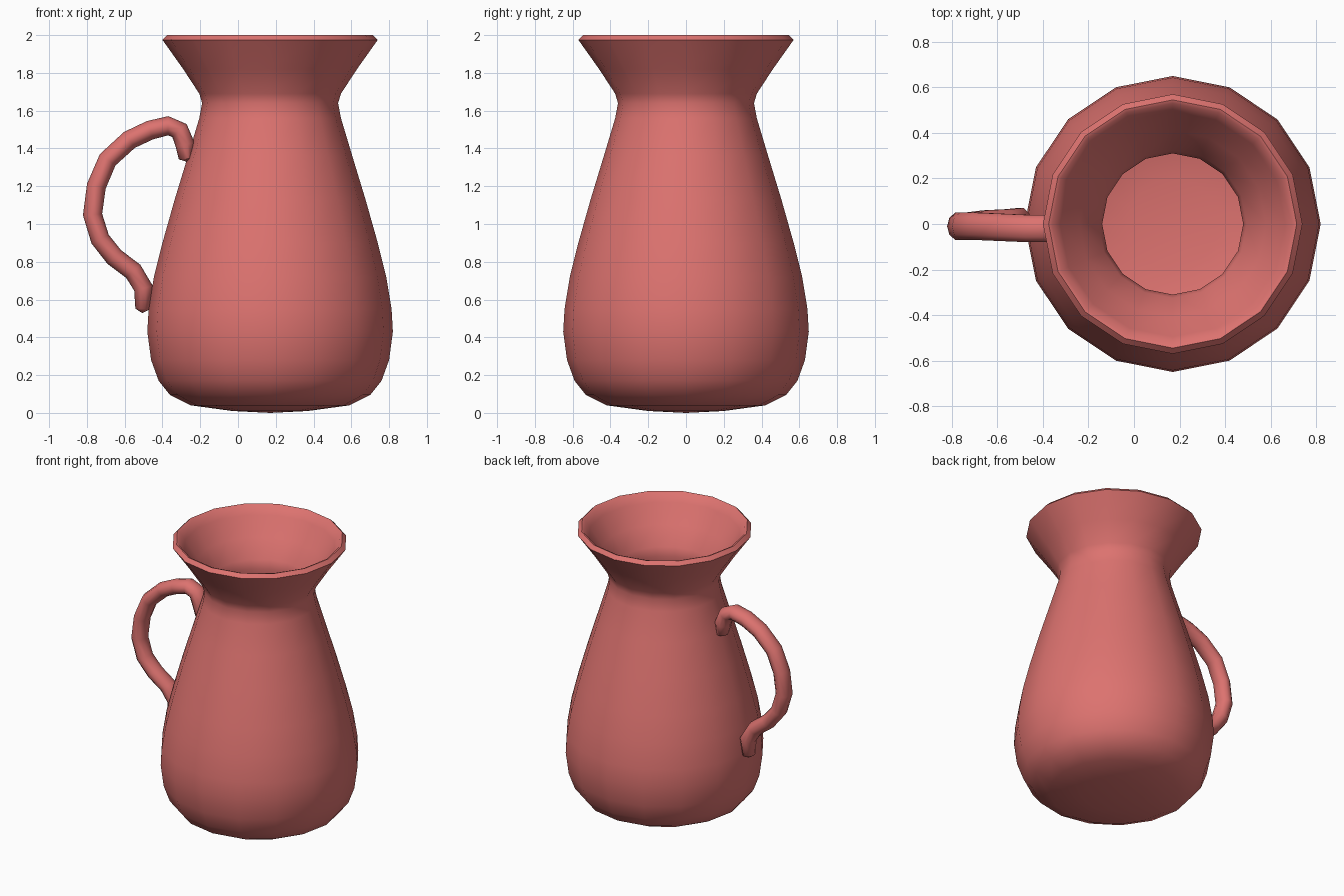
import bpy, bmesh, math
from mathutils import Vector

if "Cube" in bpy.data.objects:
    bpy.data.objects.remove(bpy.data.objects["Cube"])

clay = bpy.data.materials.new("red_clay")
clay.diffuse_color = (0.72, 0.17, 0.16, 1)
clay.use_nodes = True
clay.node_tree.nodes["Principled BSDF"].inputs["Base Color"].default_value = clay.diffuse_color


def finish(name, bm, angle):
    bmesh.ops.recalc_face_normals(bm, faces=bm.faces)
    mesh = bpy.data.meshes.new(name)
    bm.to_mesh(mesh)
    bm.free()
    obj = bpy.data.objects.new(name, mesh)
    bpy.context.collection.objects.link(obj)
    mesh.materials.append(clay)
    bpy.ops.object.select_all(action='DESELECT')
    obj.select_set(True)
    bpy.context.view_layer.objects.active = obj
    bpy.ops.object.shade_smooth_by_angle(angle=math.radians(angle))
    return obj


def skin(bm, rings):
    for a, b in zip(rings, rings[1:]):
        n = len(a)
        for i in range(n):
            bm.faces.new((a[i], a[(i + 1) % n], b[(i + 1) % n], b[i]))


def cap(bm, ring, point):
    tip = bm.verts.new(point)
    for i in range(len(ring)):
        bm.faces.new((ring[i], ring[(i + 1) % len(ring)], tip))


# Jug body: 16-sided closed profile, outside up to the rim then down inside
CX, SIDES = 0.17, 16
outer = [(0.20, 0.01), (0.42, 0.04), (0.53, 0.095), (0.59, 0.17), (0.63, 0.28),
         (0.65, 0.43), (0.643, 0.55), (0.615, 0.72), (0.57, 0.90), (0.505, 1.13),
         (0.435, 1.36), (0.375, 1.56), (0.36, 1.64), (0.375, 1.69), (0.46, 1.82),
         (0.57, 1.975), (0.545, 2.0)]
inner = [(0.53, 1.995), (0.495, 1.94), (0.41, 1.82), (0.325, 1.70), (0.31, 1.64),
         (0.325, 1.55), (0.385, 1.35), (0.455, 1.12), (0.52, 0.89), (0.565, 0.71),
         (0.593, 0.54), (0.60, 0.43), (0.58, 0.29), (0.545, 0.20), (0.50, 0.135),
         (0.40, 0.09), (0.20, 0.06)]
bm = bmesh.new()
rings = []
for r, z in outer + inner:
    rings.append([bm.verts.new((CX + r * math.cos(t), r * math.sin(t), z))
                  for t in (2 * math.pi * i / SIDES for i in range(SIDES))])
skin(bm, rings)
cap(bm, rings[0], (CX, 0, 0.0))
cap(bm, rings[-1], (CX, 0, 0.055))
finish("jug_body", bm, 50)

# Handle: oval tube swept along a curled path
path = [Vector(p) for p in (
    (-0.275, -0.02, 1.345), (-0.28, -0.02, 1.42), (-0.31, -0.02, 1.495),
    (-0.37, -0.02, 1.52), (-0.465, -0.02, 1.497), (-0.575, -0.015, 1.445),
    (-0.69, -0.01, 1.34), (-0.75, -0.01, 1.20), (-0.77, -0.01, 1.05),
    (-0.73, -0.01, 0.92), (-0.655, 0, 0.825), (-0.555, 0.005, 0.75),
    (-0.50, 0.01, 0.66), (-0.505, 0.01, 0.55))]
bm = bmesh.new()
rings = []
side = Vector((0, 1, 0))
for i, p in enumerate(path):
    tangent = (path[min(i + 1, len(path) - 1)] - path[max(i - 1, 0)]).normalized()
    normal = tangent.cross(side).normalized()
    s = 0.75 if i in (0, len(path) - 1) else 1.0
    rings.append([bm.verts.new(p + normal * 0.051 * s * math.cos(t) + side * 0.063 * s * math.sin(t))
                  for t in (2 * math.pi * k / 10 for k in range(10))])
skin(bm, rings)
cap(bm, rings[0], path[0] + (path[0] - path[1]) * 0.2)
cap(bm, rings[-1], path[-1] + (path[-1] - path[-2]) * 0.2)
finish("handle", bm, 60)
